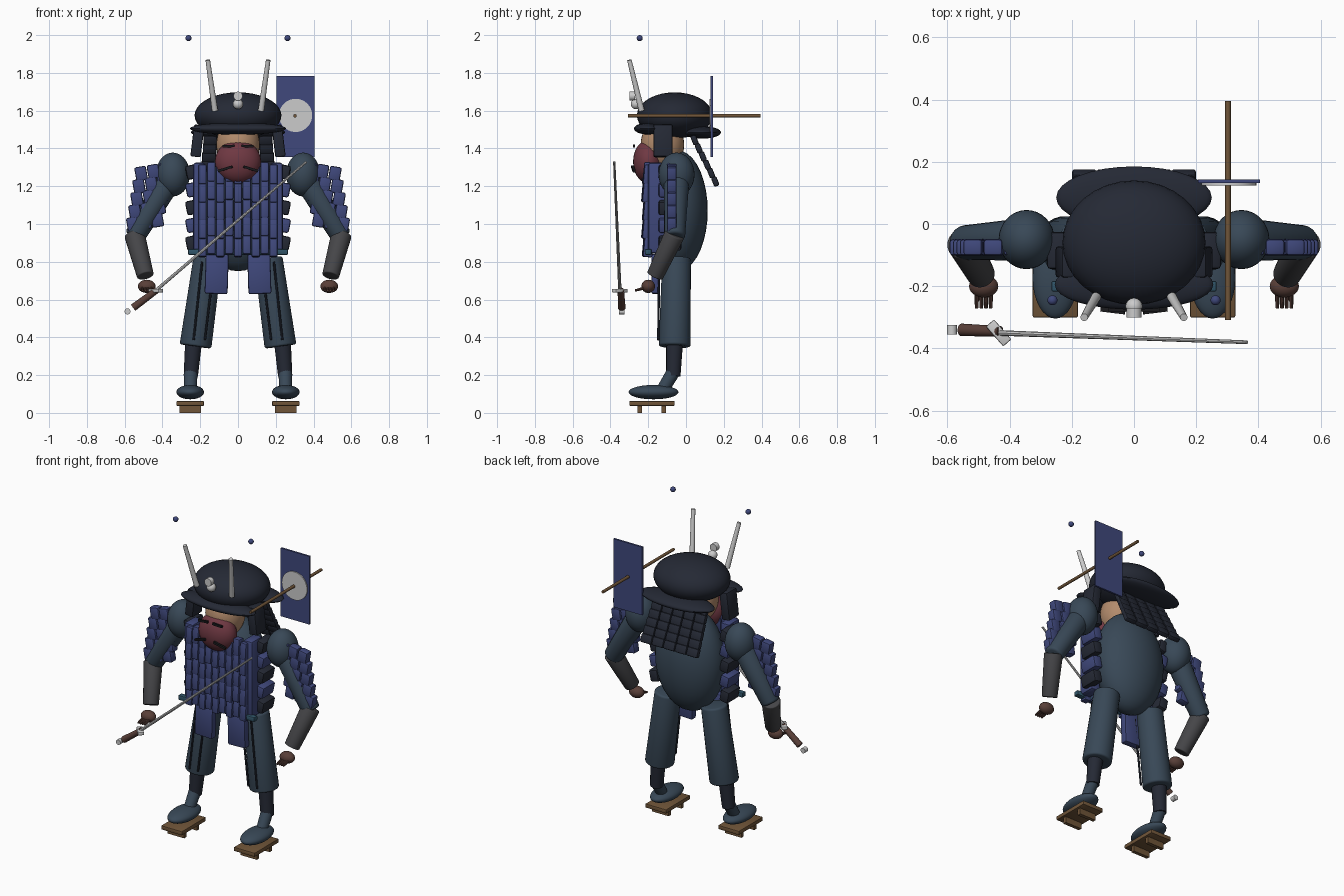
import bpy, bmesh, math
from mathutils import Vector, Matrix, Euler

if "Cube" in bpy.data.objects:
    bpy.data.objects.remove(bpy.data.objects["Cube"])

COL = dict(cloth=(.04, .065, .095), dark=(.018, .022, .035), navy=(.05, .065, .2),
           skin=(.45, .26, .15), red=(.16, .04, .055), wood=(.16, .09, .04),
           bracer=(.06, .06, .065), brown=(.1, .05, .04), teal=(.03, .09, .14),
           steel=(.6, .6, .62), white=(.75, .75, .75), black=(.01, .01, .012))
MATS = {}


def mat(c):
    if c not in MATS:
        MATS[c] = bpy.data.materials.new(c)
        MATS[c].diffuse_color = (*COL[c], 1)
    return MATS[c]


def finish(bm, name, c, smooth=True):
    me = bpy.data.meshes.new(name)
    bmesh.ops.recalc_face_normals(bm, faces=bm.faces)
    for f in bm.faces:
        f.smooth = smooth
    if smooth:
        for e in bm.edges:
            if len(e.link_faces) == 2 and e.calc_face_angle(0) > .6:
                e.smooth = False
    bm.to_mesh(me)
    bm.free()
    me.materials.append(mat(c))
    ob = bpy.data.objects.new(name, me)
    bpy.context.collection.objects.link(ob)
    return ob


def ball(name, p, r, c):
    bm = bmesh.new()
    m = Matrix.LocRotScale(Vector(p), None, Vector(r))
    bmesh.ops.create_uvsphere(bm, u_segments=32, v_segments=18, radius=1, matrix=m)
    return finish(bm, name, c)


def add_box(bm, p, size, rot=(0, 0, 0), bev=0):
    t = bmesh.new()
    bmesh.ops.create_cube(t, size=1, matrix=Matrix.Diagonal((*size, 1)))
    if bev:
        bmesh.ops.bevel(t, geom=t.edges[:], offset=bev, segments=2, profile=.5, affect='EDGES')
    t.transform(Matrix.LocRotScale(Vector(p), Euler(rot), None))
    me = bpy.data.meshes.new("tmp")
    t.to_mesh(me)
    t.free()
    bm.from_mesh(me)
    bpy.data.meshes.remove(me)


def box(name, p, size, c, rot=(0, 0, 0), bev=0):
    bm = bmesh.new()
    add_box(bm, p, size, rot, bev)
    return finish(bm, name, c, bev > 0)


def tube(name, a, b, r1, r2, c, seg=20, bev=0):
    a, b = Vector(a), Vector(b)
    d = b - a
    m = Matrix.Translation((a + b) / 2) @ d.to_track_quat('Z', 'Y').to_matrix().to_4x4()
    bm = bmesh.new()
    bmesh.ops.create_cone(bm, cap_ends=True, segments=seg, radius1=r1, radius2=r2,
                          depth=d.length, matrix=m)
    if bev:
        rim = [e for e in bm.edges if any(len(f.verts) > 4 for f in e.link_faces)]
        bmesh.ops.bevel(bm, geom=rim, offset=bev, segments=3, profile=.5, affect='EDGES')
    return finish(bm, name, c)


# Torso, neck and head
ball("torso", (0, -.045, 1.07), (.22, .16, .32), 'cloth')
tube("neck", (0, -.09, 1.28), (0, -.11, 1.4), .07, .07, 'skin')
ball("head", (0, -.125, 1.42), (.115, .115, .14), 'skin')
ball("face_mask", (0, -.2, 1.33), (.122, .08, .115), 'red')

# Helmet bowl, visor, rear brim and crest
ball("helmet_bowl", (0, -.06, 1.575), (.23, .2, .122), 'dark')
ball("helmet_visor", (0, -.195, 1.505), (.255, .08, .032), 'dark')
ball("helmet_rear_brim", (0, .085, 1.485), (.25, .1, .033), 'dark')
tube("crest_disc", (0, -.27, 1.677), (0, -.3, 1.677), .024, .024, 'steel')
ball("crest_ball", (0, -.265, 1.635), (.027, .027, .027), 'steel')

# Neck guard rows behind the head
bm = bmesh.new()
for i in range(6):
    w = .37 + .006 * i
    for k in range(5):
        add_box(bm, ((k - 2) * w / 5, .045 + .022 * i, 1.445 - .044 * i),
                (w / 5 - .003, .03, .052), (math.radians(22), 0, 0), .008)
finish(bm, "neck_guard", 'dark')

# Chest lamellae: staggered columns of overlapping plates
bm = bmesh.new()
for row in range(5):
    for k in range(9):
        u = k - 4
        add_box(bm, (u * .047, -.205 - .004 * (row % 2) + .0015 * abs(u),
                     1.265 - .096 * row + (.01 if k % 2 else -.004)),
                (.044, .05, .105), (math.radians(-5), 0, 0), .009)
finish(bm, "chest_lamellae", 'navy')

# Belt
box("belt", (0, -.2, .852), (.53, .035, .03), 'teal', bev=.006)

for s, side in ((-1, "right"), (1, "left")):
    n = lambda t: side + "_" + t
    # Mask markings, horns, side flaps and floating beads
    box(n("eye"), (s * .05, -.275, 1.412), (.065, .012, .013), 'black', (0, s * .05, 0))
    box(n("moustache"), (s * .068, -.279, 1.292), (.08, .014, .013), 'black', (0, s * .3, s * .12))
    tube(n("horn"), (s * .122, -.235, 1.6), (s * .16, -.3, 1.868), .016, .012, 'steel')
    ball(n("bead"), (s * .262, -.245, 1.984), (.016, .016, .016), 'navy')
    box(n("helmet_flap"), (s * .215, -.122, 1.44), (.055, .1, .17), 'dark', (0, -s * .12, 0), .008)

    # Chest side bars, flank plates and hip plates
    box(n("chest_bar"), (s * .205, -.145, 1.085), (.065, .11, .48), 'navy', bev=.015)
    for i in range(5):
        box(n("flank_plate"), (s * .245, -.085, 1.275 - .094 * i), (.06, .12, .075),
            'dark' if i % 2 == 0 else 'navy', (0, s * .2, 0), .012)
    box(n("hip_plate"), (s * .113, -.16, .735), (.122, .045, .21), 'navy', (0, -s * .03, 0), .01)

    # Shoulder, arm, bracer
    ball(n("shoulder"), (s * .345, -.05, 1.262), (.09, .095, .116), 'cloth')
    tube(n("upper_arm"), (s * .36, -.05, 1.24), (s * .55, -.06, .93), .068, .055, 'cloth', bev=.015)
    tube(n("forearm_guard"), (s * .548, -.06, .945), (s * .49, -.165, .725), .055, .045, 'bracer', bev=.006)

    # Shoulder guard rows of three plates
    bm = bmesh.new()
    for i in range(5):
        a = s * .17
        for k in range(3):
            u = (k - 1) * .066
            add_box(bm, (s * (.448 + .011 * i + u * math.cos(a)), -.075,
                         1.278 - .067 * i - u * math.sin(abs(a))),
                    (.062, .052, .075), (0, a, 0), .01)
    finish(bm, n("shoulder_guard"), 'navy')

    # Hand and fingers
    ball(n("hand"), (s * .483, -.2, .67), (.047, .036, .035), 'brown')
    for k in range(4):
        x = s * (.483 + (k - 1.5) * .015)
        tube(n("finger"), (x, -.215, .662), (x, -.27, .648), .0085, .006, 'brown', 10)

    # Trouser leg with pleats, shin, ankle, foot
    tube(n("trouser_leg"), (s * .225, -.06, .352), (s * .16, -.05, .82), .085, .076, 'cloth', 24, .012)
    for x0, x1 in ((.175, .125), (.235, .19)):
        tube(n("pleat"), (s * x0, -.147, .385), (s * x1, -.142, .8), .006, .006, 'dark', 8)
    tube(n("shin"), (s * .25, -.067, .195), (s * .235, -.06, .38), .038, .045, 'dark')
    tube(n("ankle"), (s * .252, -.125, .12), (s * .25, -.068, .215), .033, .036, 'cloth')
    ball(n("foot"), (s * .253, -.172, .11), (.073, .132, .038), 'cloth')

    # Wooden sandal with two teeth
    box(n("sandal_sole"), (s * .253, -.18, .05), (.145, .24, .025), 'wood', bev=.004)
    for y in (-.245, -.118):
        box(n("sandal_tooth"), (s * .253, y, .02), (.115, .022, .04), 'wood')

# Sword: pommel, grip, guard, blade
tube("sword_pommel", (-.585, -.325, .537), (-.585, -.355, .537), .016, .016, 'steel')
tube("sword_grip", (-.555, -.34, .557), (-.43, -.345, .65), .02, .017, 'brown')
box("sword_guard", (-.435, -.35, .647), (.085, .035, .02), 'steel', (0, 0, -.85), .005)
tube("sword_blade", (-.435, -.35, .648), (.363, -.38, 1.33), .009, .006, 'steel', 8)

# Banner on a pole with a round emblem
box("banner", (.305, .137, 1.57), (.2, .012, .428), 'navy')
tube("banner_disc", (.305, .133, 1.575), (.305, .124, 1.575), .088, .088, 'white', 40)
tube("banner_pole", (.302, -.308, 1.573), (.302, .395, 1.573), .009, .009, 'wood', 12)

for m in bpy.data.materials:
    if m.users and not m.is_grease_pencil:
        m.use_nodes = True
        m.node_tree.nodes["Principled BSDF"].inputs["Base Color"].default_value = m.diffuse_color
